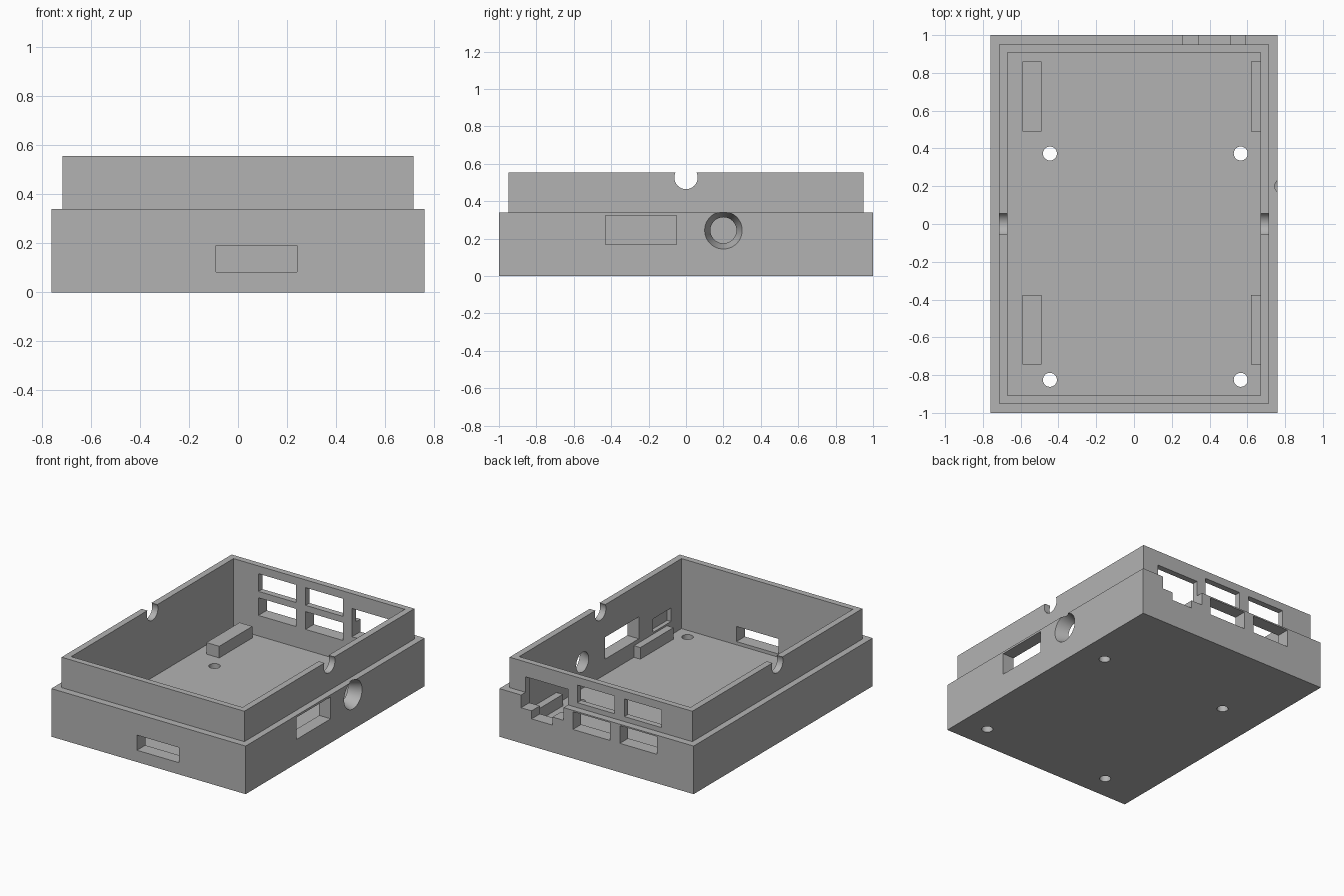
import bpy
import bmesh
from math import pi, radians
from mathutils import Matrix, Vector

default = bpy.data.objects.get("Cube")
if default:
    bpy.data.objects.remove(default, do_unlink=True)

grey = bpy.data.materials.new("plain grey")
grey.use_nodes = True
COLOUR = (0.45, 0.45, 0.45, 1)
grey.diffuse_color = COLOUR
grey.node_tree.nodes["Principled BSDF"].inputs["Base Color"].default_value = COLOUR


def add_object(name, bm):
    bmesh.ops.recalc_face_normals(bm, faces=bm.faces)
    mesh = bpy.data.meshes.new(name)
    bm.to_mesh(mesh)
    bm.free()
    mesh.materials.append(grey)
    obj = bpy.data.objects.new(name, mesh)
    bpy.context.collection.objects.link(obj)
    return obj


def box(name, x, y, z):
    """Box given by its (low, high) range on each axis."""
    bm = bmesh.new()
    low, high = Vector((x[0], y[0], z[0])), Vector((x[1], y[1], z[1]))
    place = Matrix.Translation((low + high) / 2) @ Matrix.Diagonal((high - low).to_4d())
    bmesh.ops.create_cube(bm, size=1, matrix=place)
    return add_object(name, bm)


def cone(name, centre, r1, r2, depth, along_x=False):
    bm = bmesh.new()
    place = Matrix.Translation(centre)
    if along_x:
        place = place @ Matrix.Rotation(pi / 2, 4, "Y")
    bmesh.ops.create_cone(bm, cap_ends=True, segments=48, radius1=r1,
                          radius2=r2, depth=depth, matrix=place)
    return add_object(name, bm)


def cut(body, cutter):
    cutter.hide_render = True
    mod = body.modifiers.new("cut", "BOOLEAN")
    mod.operation = "DIFFERENCE"
    mod.solver = "EXACT"
    mod.object = cutter
    bpy.context.view_layer.objects.active = body
    bpy.ops.object.modifier_apply(modifier=mod.name)
    bpy.data.objects.remove(cutter, do_unlink=True)


# Tray: rectangular rings from the outer base, over the stepped rim, to the floor
FLOOR = 0.06
rings = [(0.76, 1, 0), (0.76, 1, 0.34), (0.715, 0.95, 0.34),
         (0.715, 0.95, 0.555), (0.67, 0.907, 0.555), (0.67, 0.907, FLOOR)]
bm = bmesh.new()
loops = [[bm.verts.new((sx * x, sy * y, z))
          for sx, sy in ((-1, -1), (1, -1), (1, 1), (-1, 1))] for x, y, z in rings]
for a, b in zip(loops, loops[1:]):
    for i in range(4):
        j = (i + 1) % 4
        bm.faces.new((a[i], a[j], b[j], b[i]))
bm.faces.new(loops[0])
bm.faces.new(loops[-1])
case = add_object("case_tray", bm)

# Back wall: two rows of ports and a stepped socket opening
BACK = (0.85, 1.1)
for x in ((-0.475, -0.183), (-0.107, 0.185)):
    for z in ((0.205, 0.33), (0.375, 0.50)):
        cut(case, box("port_cutter", x, BACK, z))
cut(case, box("socket_cutter", (0.257, 0.59), BACK, (0.25, 0.45)))
cut(case, box("socket_key_cutter", (0.345, 0.508), BACK, (0.193, 0.3)))

# Front slot, right window and shallow recess inside the right wall
cut(case, box("slot_cutter", (-0.09, 0.24), (-1.1, -0.85), (0.083, 0.19)))
cut(case, box("window_cutter", (0.6, 0.85), (-0.43, -0.05), (0.17, 0.325)))
cut(case, box("recess_cutter", (0.6, 0.70), (-0.79, -0.59), (0.155, 0.25)))

# Tapered round hole in the right wall
cut(case, cone("jack_cutter", (0.715, 0.2, 0.245), 0.068, 0.102, 0.1, True))

# Round notches in the rim of both side walls
for side in (-1, 1):
    cut(case, cone("notch_cutter", (side * 0.69, 0, 0.527), 0.0625, 0.0625, 0.2, True))

# Screw holes through the floor
for x in (-0.445, 0.565):
    for y in (-0.825, 0.373):
        cut(case, cone("screw_cutter", (x, y, 0), 0.037, 0.037, 0.3))

# Support bars on the floor
for side, x in (("left", (-0.59, -0.49)), ("right", (0.62, 0.68))):
    for end, y in (("front", (-0.745, -0.375)), ("back", (0.49, 0.86))):
        box(f"{end}_{side}_support_bar", x, y, (FLOOR - 0.01, 0.142))

# Smooth round holes, sharp edges elsewhere
bpy.ops.object.select_all(action="DESELECT")
case.select_set(True)
bpy.context.view_layer.objects.active = case
bpy.ops.object.shade_smooth_by_angle(angle=radians(30))
